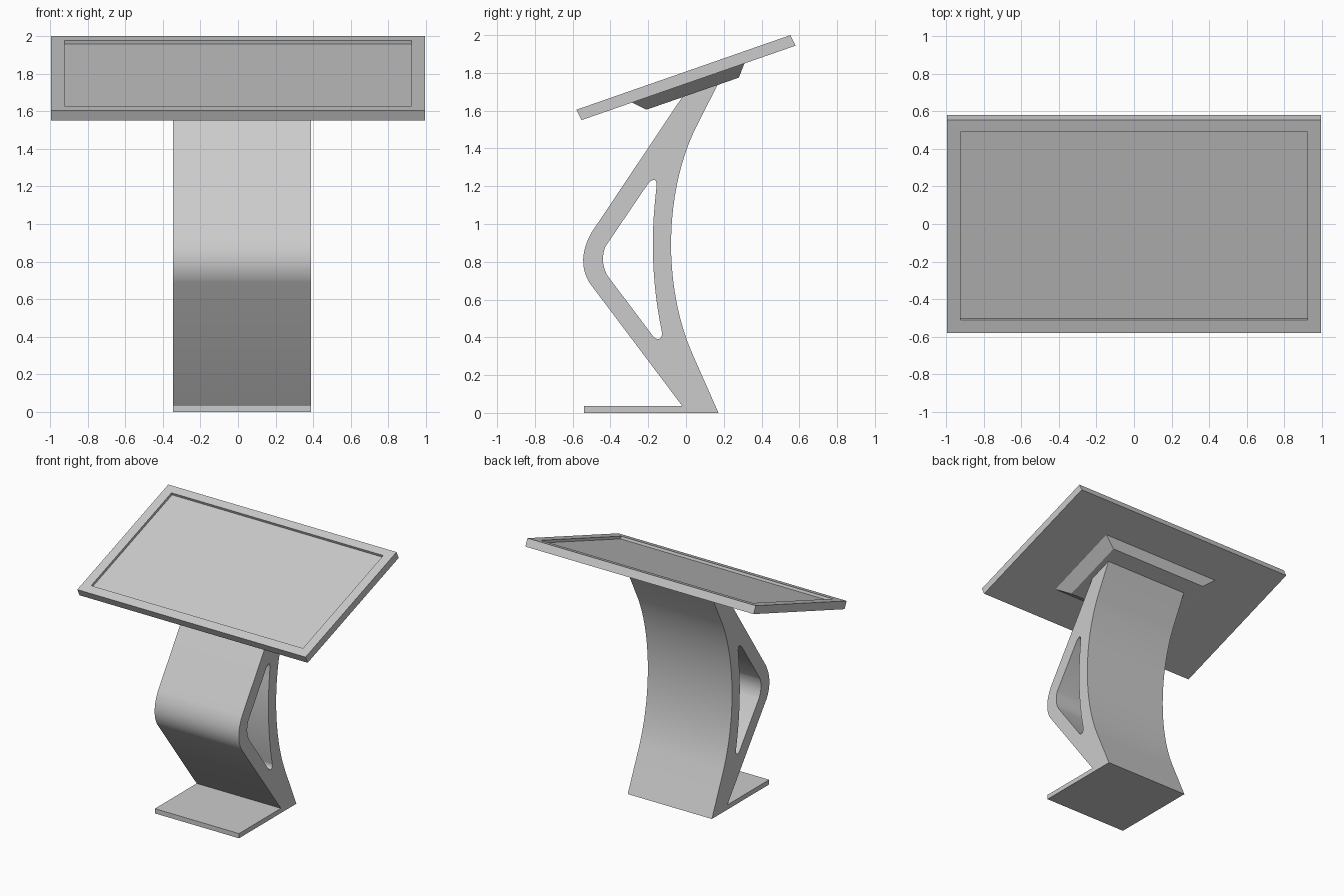
import bpy, bmesh
from mathutils import Matrix, Vector

if "Cube" in bpy.data.objects:
    bpy.data.objects.remove(bpy.data.objects["Cube"])


def bezier(pts, n=12):
    """Sample a quadratic or cubic Bezier by repeated interpolation."""
    out = []
    for i in range(n + 1):
        p = [Vector(q) for q in pts]
        while len(p) > 1:
            p = [a.lerp(b, i / n) for a, b in zip(p, p[1:])]
        out.append(tuple(p[0]))
    return out


def smooth(ob):
    bpy.ops.object.select_all(action='DESELECT')
    ob.select_set(True)
    bpy.context.view_layer.objects.active = ob
    bpy.ops.object.shade_smooth_by_angle(angle=0.5)


def extruded(name, loops, x0, x1):
    """Extrude closed (y, z) outlines along x; later loops become holes."""
    cu = bpy.data.curves.new(name, 'CURVE')
    cu.dimensions = '2D'
    cu.fill_mode = 'BOTH'
    cu.extrude = (x1 - x0) / 2
    for loop in loops:
        sp = cu.splines.new('POLY')
        sp.points.add(len(loop) - 1)
        for p, (y, z) in zip(sp.points, loop):
            p.co = (y, z, 0, 1)
        sp.use_cyclic_u = True
    ob = bpy.data.objects.new(name, cu)
    bpy.context.collection.objects.link(ob)
    # local x -> y, local y -> z, local z -> x
    ob.matrix_world = Matrix(((0, 0, 1, (x0 + x1) / 2), (1, 0, 0, 0),
                              (0, 1, 0, 0), (0, 0, 0, 1)))
    bpy.ops.object.select_all(action='DESELECT')
    ob.select_set(True)
    bpy.context.view_layer.objects.active = ob
    bpy.ops.object.convert(target='MESH')
    ob = bpy.context.object
    bm = bmesh.new()
    bm.from_mesh(ob.data)
    bmesh.ops.remove_doubles(bm, verts=bm.verts, dist=1e-5)
    bmesh.ops.recalc_face_normals(bm, faces=bm.faces)
    bm.to_mesh(ob.data)
    bm.free()
    smooth(ob)
    return ob


def ring_stack(name, rings):
    """Skin rectangles given as (half width, front (y, z), back (y, z))."""
    bm = bmesh.new()
    loops = []
    for w, (y0, z0), (y1, z1) in rings:
        loops.append([bm.verts.new(c) for c in
                      ((-w, y0, z0), (w, y0, z0), (w, y1, z1), (-w, y1, z1))])
    for a, b in zip(loops, loops[1:]):
        for i in range(4):
            j = (i + 1) % 4
            bm.faces.new((a[i], a[j], b[j], b[i]))
    bm.faces.new(loops[0])
    bm.faces.new(loops[-1])
    bmesh.ops.recalc_face_normals(bm, faces=bm.faces)
    me = bpy.data.meshes.new(name)
    bm.to_mesh(me)
    bm.free()
    ob = bpy.data.objects.new(name, me)
    bpy.context.collection.objects.link(ob)
    return ob


# Pedestal: foot plate, bent front leg and curved back in one profile
outline = [(0.172, 0), (-0.541, 0), (-0.541, 0.037), (-0.02, 0.037)]
outline += bezier([(-0.512, 0.69), (-0.582, 0.81), (-0.50, 0.955)])
outline += [(-0.02, 1.672), (0.167, 1.737)]
outline += bezier([(0.04, 1.485), (-0.118, 1.139), (-0.118, 0.656), (0.035, 0.31)], 20)

# Side opening with rounded corners
opening = bezier([(-0.416, 0.727), (-0.457, 0.80), (-0.427, 0.88)])
opening += bezier([(-0.20, 1.215), (-0.155, 1.26), (-0.156, 1.20)], 6)
opening += bezier([(-0.163, 1.13), (-0.20, 0.78), (-0.128, 0.43)], 16)
opening += bezier([(-0.126, 0.415), (-0.138, 0.372), (-0.172, 0.403)], 6)
extruded("pedestal", [outline, opening], -0.346, 0.388)

# Tilted display panel with a shallow recessed screen
ring_stack("display_panel", [
    (0.995, (-0.553, 1.55), (0.58, 1.944)),
    (0.995, (-0.58, 1.605), (0.553, 2.0)),
    (0.923, (-0.51, 1.629), (0.49, 1.978)),
    (0.923, (-0.503, 1.61), (0.497, 1.959)),
])

# Tapered mounting block under the panel
ring_stack("mounting_block", [
    (0.535, (-0.292, 1.647), (0.311, 1.855)),
    (0.435, (-0.21, 1.605), (0.28, 1.775)),
])
